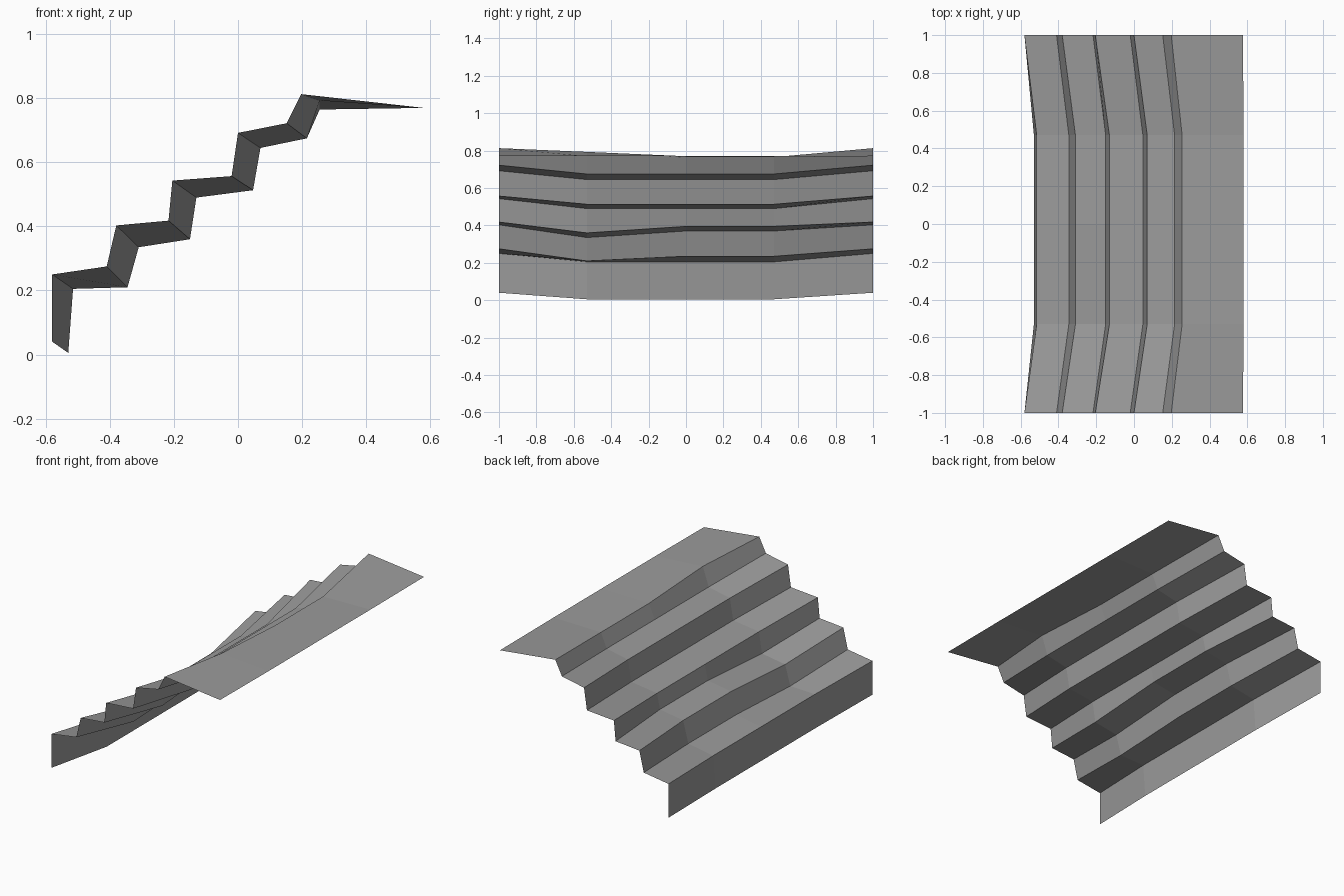
import bpy
import bmesh

cube = bpy.data.objects.get("Cube")
if cube:
    bpy.data.objects.remove(cube, do_unlink=True)

# One flat grey for the whole sheet
grey = bpy.data.materials.new("stone_grey")
grey.use_nodes = True
colour = (0.33, 0.33, 0.33, 1)
grey.diffuse_color = colour
grey.node_tree.nodes["Principled BSDF"].inputs["Base Color"].default_value = colour

# Stepped profiles (x, z): the raised, flared ends and the straight middle
END = [(-.58, .04), (-.58, .25), (-.41, .275), (-.38, .403), (-.217, .418),
       (-.205, .543), (-.02, .557), (0, .692), (.152, .722), (.197, .813), (.577, .77)]
MIDDLE = [(-.53, .005), (-.515, .205), (-.345, .235), (-.31, .37), (-.15, .395),
          (-.13, .49), (.047, .513), (.07, .645), (.215, .675), (.255, .765), (.58, .77)]

# Slight sag of the lower steps and lift of the landing lip on the front side
front_middle = list(MIDDLE)
for i, z in {2: .21, 3: .335, 4: .36, 9: .793}.items():
    front_middle[i] = (MIDDLE[i][0], z)

sections = [(-1, END), (-.53, front_middle), (0, MIDDLE), (.47, MIDDLE), (1, END)]


def loft(name, sections, material):
    """Skin a row of open cross-sections placed along y."""
    bm = bmesh.new()
    rows = [[bm.verts.new((x, y, z)) for x, z in profile] for y, profile in sections]
    for a, b in zip(rows, rows[1:]):
        for i in range(len(a) - 1):
            bm.faces.new((a[i], a[i + 1], b[i + 1], b[i]))
    mesh = bpy.data.meshes.new(name)
    bm.to_mesh(mesh)
    bm.free()
    mesh.materials.append(material)
    obj = bpy.data.objects.new(name, mesh)
    bpy.context.collection.objects.link(obj)
    return obj


# Thin folded staircase with a landing at the top
loft("stair_sheet", sections, grey)
